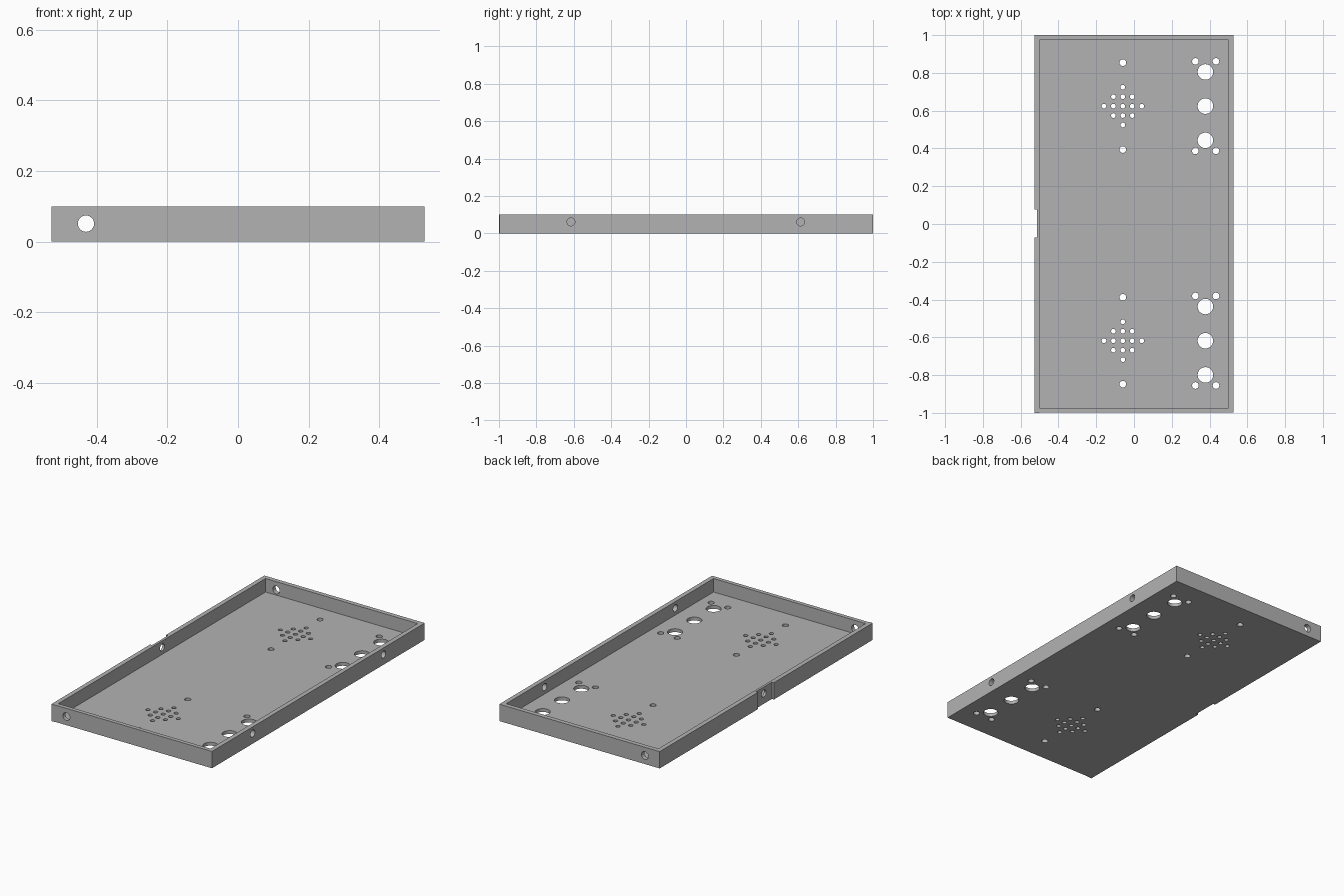
import bpy
import bmesh
from math import pi
from mathutils import Matrix, Vector

default_cube = bpy.data.objects.get("Cube")
if default_cube:
    bpy.data.objects.remove(default_cube, do_unlink=True)

HALF_X, HALF_Y, HEIGHT = 0.527, 1.0, 0.1
WALL, FLOOR = 0.027, 0.02

grey = bpy.data.materials.new("plain grey")
grey.use_nodes = True
colour = (0.45, 0.45, 0.45, 1)
grey.diffuse_color = colour
grey.node_tree.nodes["Principled BSDF"].inputs["Base Color"].default_value = colour


def add_box(bm, low, high):
    low, high = Vector(low), Vector(high)
    size = Matrix.Diagonal((*(high - low), 1))
    bmesh.ops.create_cube(bm, size=1, matrix=Matrix.Translation((low + high) / 2) @ size)


def add_drill(bm, centre, radius, axis="Z", segments=32):
    turn = {"X": Matrix.Rotation(pi / 2, 4, "Y"),
            "Y": Matrix.Rotation(pi / 2, 4, "X"),
            "Z": Matrix.Identity(4)}[axis]
    bmesh.ops.create_cone(bm, cap_ends=True, segments=segments, radius1=radius,
                          radius2=radius, depth=0.1,
                          matrix=Matrix.Translation(centre) @ turn)


def to_object(bm, name):
    mesh = bpy.data.meshes.new(name)
    bm.to_mesh(mesh)
    bm.free()
    obj = bpy.data.objects.new(name, mesh)
    bpy.context.collection.objects.link(obj)
    return obj


def cut(target, bm, name):
    cutter = to_object(bm, name)
    cutter.hide_render = True
    mod = target.modifiers.new(name, "BOOLEAN")
    mod.operation = "DIFFERENCE"
    mod.solver = "EXACT"
    mod.object = cutter
    bpy.context.view_layer.objects.active = target
    bpy.ops.object.modifier_apply(modifier=mod.name)
    bpy.data.objects.remove(cutter, do_unlink=True)


# Open tray: solid block, hollowed from above
bm = bmesh.new()
add_box(bm, (-HALF_X, -HALF_Y, 0), (HALF_X, HALF_Y, HEIGHT))
tray = to_object(bm, "tray")
tray.data.materials.append(grey)

bm = bmesh.new()
add_box(bm, (WALL - HALF_X, WALL - HALF_Y, FLOOR), (HALF_X - WALL, HALF_Y - WALL, 0.3))
cut(tray, bm, "cavity")

# Side notch, and slight step beside the front corner
bm = bmesh.new()
add_box(bm, (-0.7, -0.072, -0.1), (-0.514, 0.078, 0.3))
add_box(bm, (WALL - HALF_X, -1.2, -0.1), (0.7, -0.997, 0.3))
cut(tray, bm, "notch")

# Wall holes
bm = bmesh.new()
for y in (-1, 1):
    add_drill(bm, (-0.43, y, 0.051), 0.023, "Y")
for y in (-0.615, 0.613):
    add_drill(bm, (HALF_X, y, 0.061), 0.021, "X")
add_drill(bm, (-HALF_X, 0.003, 0.061), 0.021, "X")
cut(tray, bm, "wall_holes")

# Floor holes: two matching groups of sockets, screw holes and a speaker grille
bm = bmesh.new()
for centre in (-0.618, 0.624):
    for step in (-1, 0, 1):
        add_drill(bm, (0.378, centre + step * 0.181, 0), 0.041, segments=48)
    for side in (-1, 1):
        for x in (0.325, 0.434):
            add_drill(bm, (x, centre + side * 0.237, 0), 0.0175)
        add_drill(bm, (-0.059, centre + side * 0.23, 0), 0.0175)
    for i in range(-2, 3):
        for j in range(-2, 3):
            if abs(i) + abs(j) <= 2:
                add_drill(bm, (-0.059 + i * 0.05, centre + j * 0.05, 0), 0.0125, segments=24)
cut(tray, bm, "floor_holes")

# Smooth bores, sharp edges
bpy.ops.object.select_all(action="DESELECT")
tray.select_set(True)
bpy.context.view_layer.objects.active = tray
bpy.ops.object.shade_smooth_by_angle()
